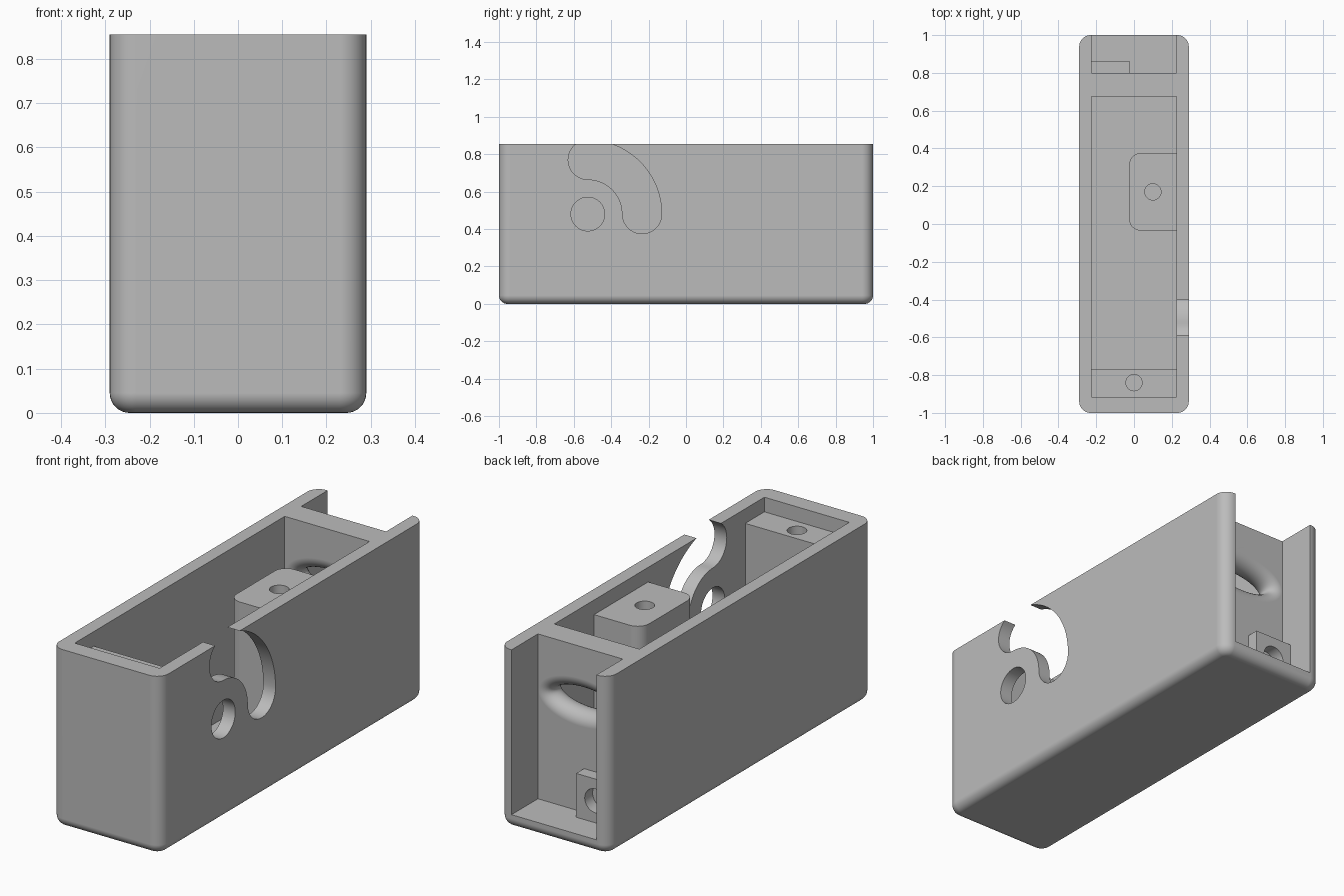
import bpy, bmesh
from math import sin, cos, pi, radians

cube = bpy.data.objects.get("Cube")
if cube:
    bpy.data.objects.remove(cube, do_unlink=True)

grey = bpy.data.materials.new("plain grey")
grey.use_nodes = True
colour = (0.5, 0.5, 0.5, 1)
grey.diffuse_color = colour
grey.node_tree.nodes["Principled BSDF"].inputs["Base Color"].default_value = colour

W, L, H = 0.29, 1.0, 0.855        # half width, half length, height
IN, FLOOR = 0.225, 0.065          # inner half width, floor level
SHELF = 0.785                     # top of the screw posts


def loft(name, rings):
    """Closed solid through rings of equal point count."""
    bm = bmesh.new()
    loops = [[bm.verts.new(p) for p in ring] for ring in rings]
    n = len(loops[0])
    for a, b in zip(loops, loops[1:]):
        for i in range(n):
            j = (i + 1) % n
            bm.faces.new((a[i], a[j], b[j], b[i]))
    bm.faces.new(loops[0][::-1])
    bm.faces.new(loops[-1])
    bmesh.ops.recalc_face_normals(bm, faces=bm.faces)
    mesh = bpy.data.meshes.new(name)
    bm.to_mesh(mesh)
    bm.free()
    mesh.materials.append(grey)
    ob = bpy.data.objects.new(name, mesh)
    bpy.context.collection.objects.link(ob)
    return ob


def prism(name, points, axis, lo, hi):
    """Extrude a 2D outline along the x, y or z axis."""
    place = {"x": lambda u, v, d: (d, u, v),
             "y": lambda u, v, d: (u, d, v),
             "z": lambda u, v, d: (u, v, d)}[axis]
    return loft(name, [[place(u, v, d) for u, v in points] for d in (lo, hi)])


def arc(cx, cy, r, start, end, n):
    return [(cx + r * cos(radians(start + (end - start) * i / n)),
             cy + r * sin(radians(start + (end - start) * i / n))) for i in range(n + 1)]


def circle(cx, cy, r):
    return arc(cx, cy, r, 0, 360, 48)[:-1]


def rounded(hx, hy, r):
    pts = []
    for k, (sx, sy) in enumerate([(1, 1), (-1, 1), (-1, -1), (1, -1)]):
        pts += arc(sx * (hx - r), sy * (hy - r), r, k * 90, k * 90 + 90, 8)
    return pts


def box(name, x, y, z):
    return prism(name, [(x[0], y[0]), (x[1], y[0]), (x[1], y[1]), (x[0], y[1])], "z", *z)


def cut(ob, cutter):
    cutter.hide_render = True
    mod = ob.modifiers.new("cut", "BOOLEAN")
    mod.operation, mod.solver, mod.object = "DIFFERENCE", "EXACT", cutter
    bpy.context.view_layer.objects.active = ob
    bpy.ops.object.modifier_apply(modifier=mod.name)
    bpy.data.objects.remove(cutter, do_unlink=True)


# Outer body with rounded upright corners and a rounded bottom edge
FILLET, CORNER = 0.045, 0.06
rings = []
for i in range(9):
    t = pi / 2 * i / 8
    inset = FILLET * (1 - sin(t))
    rings.append([(x, y, FILLET * (1 - cos(t)))
                  for x, y in rounded(W - inset, L - inset, CORNER - inset)])
rings.append([(x, y, H) for x, y in rounded(W, L, CORNER)])
body = loft("housing", rings)

# Main compartment and open rear bay, leaving a dividing wall
cut(body, box("main_cutter", (-IN, IN), (-0.915, 0.675), (FLOOR, 1)))
cut(body, box("bay_cutter", (-IN, IN), (0.8, 1.1), (FLOOR, 1)))

# Curved slot and round hole in one side wall
cy, cz, mid, half = -0.525, 0.48, 0.29, 0.105
slot = (arc(cy, cz, mid + half, 0, 90, 32)
        + arc(cy, cz + mid, half, 90, 270, 20)[1:]
        + arc(cy, cz, mid - half, 90, 0, 24)[1:]
        + arc(cy + mid, cz, half, 180, 360, 20)[1:-1])
cut(body, prism("slot_cutter", slot, "x", 0.2, 0.35))
cut(body, prism("pivot_cutter", circle(cy, cz, 0.09), "x", 0.2, 0.35))

# Flared oval opening through the dividing wall
wall_mid, flare = 0.7375, 0.0625
rings = []
for i in range(-9, 10):
    t = pi / 2 * max(-1, min(1, i / 8))
    grow = flare * (1 - cos(t))
    y = wall_mid + flare * sin(t) + (0.005 * i / 9 if abs(i) == 9 else 0)
    rings.append([(u, y, 0.587 + v) for u, v in
                  [((0.161 + grow) * cos(a), (0.052 + grow) * sin(a))
                   for a in [2 * pi * k / 64 for k in range(64)]]])
cut(body, loft("oval_cutter", rings))

# Front screw ledge across the main compartment
ledge = box("front_ledge", (-IN - 0.02, IN + 0.02), (-0.93, -0.77), (FLOOR - 0.02, SHELF))
cut(ledge, prism("ledge_hole", circle(0, -0.84, 0.043), "z", 0.4, 1))

# Side screw post with two rounded corners
outline = ([(IN + 0.02, -0.035), (IN + 0.02, 0.375)]
           + arc(0.035, 0.315, 0.06, 90, 180, 8)
           + arc(0.035, 0.025, 0.06, 180, 270, 8))
post = prism("side_post", outline, "z", FLOOR - 0.02, SHELF)
cut(post, prism("post_hole", circle(0.1, 0.17, 0.043), "z", 0.4, 1))

# Small drilled block in the rear bay
block = box("rear_block", (-IN - 0.02, -0.02), (0.78, 0.86), (FLOOR - 0.02, 0.275))
cut(block, prism("block_hole", circle(-0.122, 0.17, 0.057), "y", 0.7, 0.9))

# Smooth the curves, keep the edges sharp
for ob in (body, ledge, post, block):
    bpy.ops.object.select_all(action="DESELECT")
    ob.select_set(True)
    bpy.context.view_layer.objects.active = ob
    bpy.ops.object.shade_smooth_by_angle(angle=radians(30))
    normals = ob.modifiers.new("even shading", "WEIGHTED_NORMAL")
    normals.keep_sharp = True
